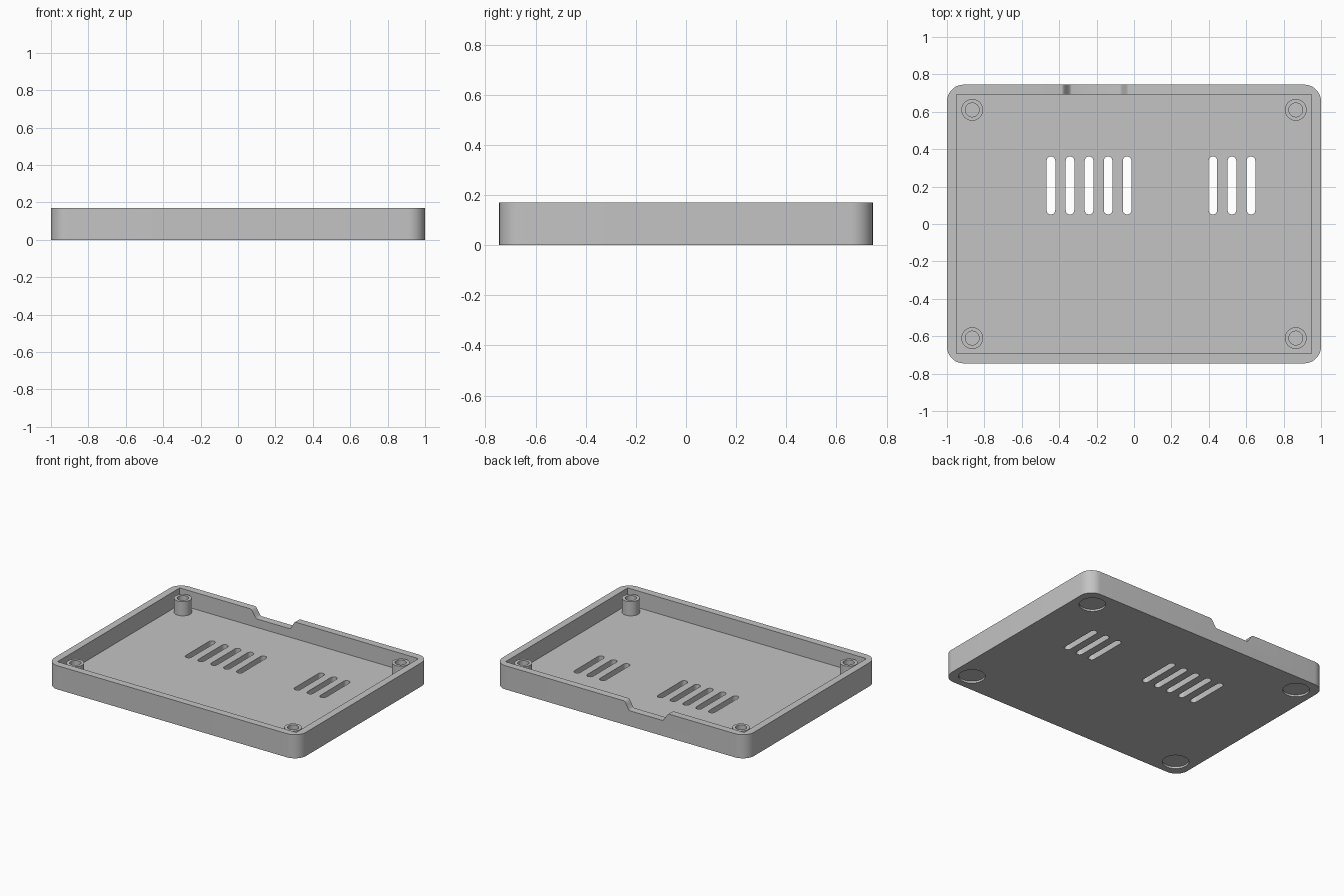
import bpy
import bmesh
import math
from mathutils import Vector

if "Cube" in bpy.data.objects:
    bpy.data.objects.remove(bpy.data.objects["Cube"], do_unlink=True)

# Overall sizes
HALF_X, HALF_Y, HEIGHT = 1.0, 0.745, 0.17
WALL, FLOOR = 0.052, 0.05
POST_X, POST_Y, POST_TOP = 0.865, 0.61, 0.152

grey = bpy.data.materials.new("plain_grey")
grey.use_nodes = True
grey.diffuse_color = (0.55, 0.55, 0.55, 1)
grey.node_tree.nodes["Principled BSDF"].inputs["Base Color"].default_value = grey.diffuse_color


def prism(name, points, sweep):
    """Solid made by sweeping a closed outline along a vector."""
    bm = bmesh.new()
    face = bm.faces.new([bm.verts.new(p) for p in points])
    top = bmesh.ops.extrude_face_region(bm, geom=[face])["geom"]
    bmesh.ops.translate(bm, vec=sweep, verts=[v for v in top if isinstance(v, bmesh.types.BMVert)])
    bmesh.ops.recalc_face_normals(bm, faces=bm.faces[:])
    mesh = bpy.data.meshes.new(name)
    bm.to_mesh(mesh)
    bm.free()
    mesh.materials.append(grey)
    obj = bpy.data.objects.new(name, mesh)
    bpy.context.collection.objects.link(obj)
    return obj


def rounded_block(name, cx, cy, hx, hy, radius, z0, z1, steps=10):
    """Upright block with rounded corners; also makes slots and cylinders."""
    points = []
    for quarter, (sx, sy) in enumerate([(1, 1), (-1, 1), (-1, -1), (1, -1)]):
        for i in range(steps + 1 if radius else 1):
            a = (quarter + i / steps) * math.pi / 2
            p = Vector((cx + sx * (hx - radius) + radius * math.cos(a),
                        cy + sy * (hy - radius) + radius * math.sin(a), z0))
            if all((p - q).length > 1e-5 for q in points):
                points.append(p)
    return prism(name, points, (0, 0, z1 - z0))


def cylinder(name, x, y, radius, z0, z1):
    return rounded_block(name, x, y, radius, radius, radius, z0, z1)


def combine(target, tool, operation):
    """Apply a boolean and discard the tool."""
    tool.hide_render = True
    mod = target.modifiers.new(operation.lower(), "BOOLEAN")
    mod.operation, mod.solver, mod.object = operation, "EXACT", tool
    bpy.ops.object.select_all(action="DESELECT")
    bpy.context.view_layer.objects.active = target
    target.select_set(True)
    bpy.ops.object.modifier_apply(modifier=mod.name)
    bpy.data.objects.remove(tool, do_unlink=True)


# Open tray with a square-cornered cavity
tray = rounded_block("case_tray", 0, 0, HALF_X, HALF_Y, 0.09, 0, HEIGHT)
combine(tray, rounded_block("cavity", 0, 0, HALF_X - WALL, HALF_Y - WALL, 0, FLOOR, 0.4), "DIFFERENCE")

# Corner posts with blind holes, and shallow round recesses underneath
for x in (-POST_X, POST_X):
    for y in (-POST_Y, POST_Y):
        combine(tray, cylinder("post", x, y, 0.058, FLOOR - 0.01, POST_TOP), "UNION")
        combine(tray, cylinder("post_hole", x, y, 0.037, FLOOR + 0.01, 0.3), "DIFFERENCE")
        combine(tray, cylinder("foot_recess", x, y, 0.087, -0.1, 0.014), "DIFFERENCE")

# Ventilation slots: a group of five and a group of three
for start, count in ((-0.444, 5), (0.422, 3)):
    for i in range(count):
        slot = rounded_block("vent_slot", start + i * 0.1018, 0.206, 0.023, 0.155, 0.023, -0.1, 0.1, 6)
        combine(tray, slot, "DIFFERENCE")

# Cable notch in the back wall with S-shaped sides
NOTCH_Z, STEPS = 0.111, 10
outline = []
for x_from, x_to, falling in ((-0.387, -0.333, True), (-0.076, -0.028, False)):
    for i in range(STEPS + 1):
        t = i / STEPS
        ease = t * t * (3 - 2 * t)
        drop = ease if falling else 1 - ease
        outline.append((x_from + (x_to - x_from) * t, 0.6,
                        HEIGHT + 0.0005 - (HEIGHT + 0.0005 - NOTCH_Z) * drop))
outline += [(-0.028, 0.6, 0.3), (-0.387, 0.6, 0.3)]
combine(tray, prism("cable_notch", outline, (0, 0.3, 0)), "DIFFERENCE")

# Smooth the curved walls, keep the edges crisp
bpy.ops.object.select_all(action="DESELECT")
tray.select_set(True)
bpy.context.view_layer.objects.active = tray
bpy.ops.object.shade_smooth_by_angle(angle=math.radians(30))
